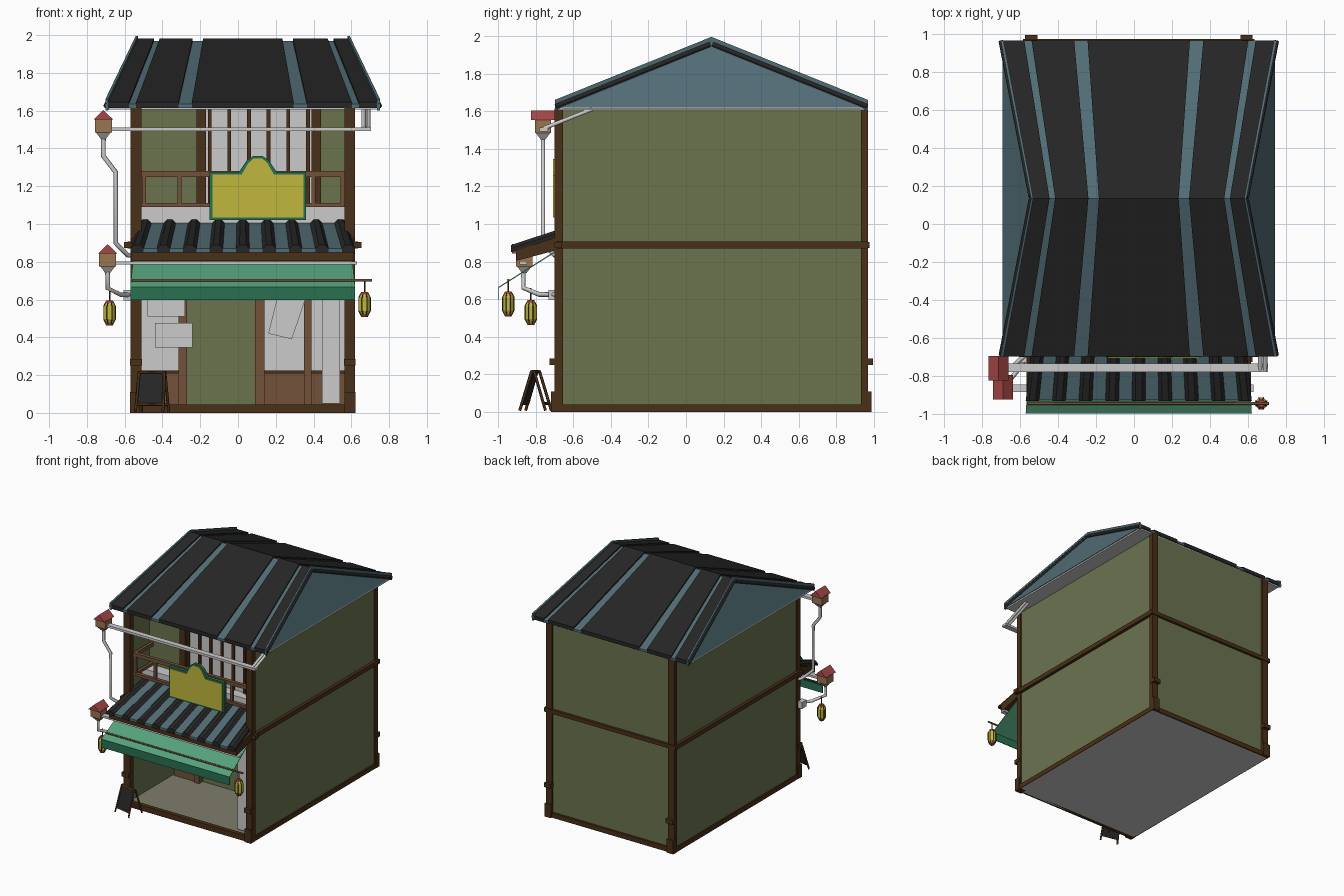
import bpy, bmesh, math
from mathutils import Matrix, Vector

if "Cube" in bpy.data.objects:
    bpy.data.objects.remove(bpy.data.objects["Cube"])

PAL = dict(green=(106, 115, 80), wood=(74, 51, 29), brown=(112, 82, 60), black=(42, 42, 43),
           teal=(82, 108, 116), yellow=(190, 182, 62), mint=(86, 160, 124), pine=(45, 112, 82),
           red=(165, 72, 72), tan=(152, 117, 82), floor=(125, 124, 108))
CX = 0.025  # centre line of the house


def paint(ob, col):
    if col:
        m = bpy.data.materials.get(col)
        if not m:
            m = bpy.data.materials.new(col)
            m.diffuse_color = [(c / 255) ** 2.2 for c in PAL[col]] + [1]
            m.use_nodes = True
            m.node_tree.nodes["Principled BSDF"].inputs["Base Color"].default_value = m.diffuse_color
        ob.data.materials.append(m)
    return ob


def solid(name, a, b, col=None):
    """Closed solid joining two outlines with equal point counts."""
    bm = bmesh.new()
    va, vb = [bm.verts.new(p) for p in a], [bm.verts.new(p) for p in b]
    bm.faces.new(va)
    bm.faces.new(vb)
    n = len(a)
    for i in range(n):
        bm.faces.new((va[i], va[(i + 1) % n], vb[(i + 1) % n], vb[i]))
    bmesh.ops.recalc_face_normals(bm, faces=bm.faces)
    me = bpy.data.meshes.new(name)
    bm.to_mesh(me)
    bm.free()
    ob = bpy.data.objects.new(name, me)
    bpy.context.collection.objects.link(ob)
    return paint(ob, col)


def box(name, x0, x1, y0, y1, z0, z1, col=None):
    r = [(x0, y0), (x1, y0), (x1, y1), (x0, y1)]
    return solid(name, [(*p, z0) for p in r], [(*p, z1) for p in r], col)


def along_y(name, prof, y0, y1, col=None):
    return solid(name, [(x, y0, z) for x, z in prof], [(x, y1, z) for x, z in prof], col)


def along_x(name, prof, x0, x1, col=None):
    return solid(name, [(x0, y, z) for y, z in prof], [(x1, y, z) for y, z in prof], col)


def pipe(name, pts, r, col=None, res=1):
    cu = bpy.data.curves.new(name, 'CURVE')
    cu.dimensions = '3D'
    cu.bevel_depth, cu.bevel_resolution, cu.use_fill_caps = r, res, True
    sp = cu.splines.new('POLY')
    sp.points.add(len(pts) - 1)
    for q, p in zip(sp.points, pts):
        q.co = (*p, 1)
    ob = bpy.data.objects.new(name, cu)
    bpy.context.collection.objects.link(ob)
    bpy.ops.object.select_all(action='DESELECT')
    ob.select_set(True)
    bpy.context.view_layer.objects.active = ob
    bpy.ops.object.convert(target='MESH')
    return paint(bpy.context.object, col)


def cone(name, x, y, z0, z1, r0, r1, col=None, n=8):
    bpy.ops.mesh.primitive_cone_add(vertices=n, radius1=r0, radius2=r1, depth=z1 - z0,
                                    location=(x, y, (z0 + z1) / 2), rotation=(0, 0, math.pi / n))
    ob = bpy.context.object
    ob.name = name
    return paint(ob, col)


# Walls: recessed shop below, recessed balcony above
box("base_plate", -.565, .615, -.69, .96, 0, .012)
box("lower_core", -.56, .61, -.08, .955, .012, .88, 'green')
box("upper_core", -.56, .61, -.42, .955, .86, 1.615, 'green')
for s, x0, x1 in (("left", -.56, -.525), ("right", .575, .61)):
    box(s + "_wall_wing", x0, x1, -.69, -.08, .012, 1.615, 'green')
box("shop_floor", -.525, .575, -.69, -.08, .012, .04, 'floor')
box("shop_ceiling", -.525, .575, -.68, -.08, .82, .86, 'green')
box("balcony_deck", -.525, .575, -.52, -.42, 1.0, 1.09)
box("front_sill", -.57, .62, -.705, -.67, 0, .045, 'wood')
box("front_lintel", -.57, .62, -.70, -.66, .80, .88, 'wood')

# Timber posts, straps and beams
for s, x0, x1 in (("left", -.57, -.51), ("right", .565, .62)):
    for e, y0, y1, d in (("front", -.70, -.655, -1), ("back", .93, .968, 1)):
        n = s + "_" + e
        box(n + "_post", x0, x1, y0, y1, 0, 1.615, 'wood')
        yo = y0 if d < 0 else y1
        box(n + "_foot", x0 - .002, x1 + .002, *sorted((yo - d * .03, yo + d * .018)), 0, .11, 'wood')
        box(n + "_strap", x0 - .003, x1 + .003, *sorted((yo - d * .03, yo + d * .026)), .25, .285, 'wood')
    xo, d = (x0, -1) if s == "left" else (x1, 1)
    box(s + "_skirt", *sorted((xo, xo - d * .02)), -.70, .965, 0, .04, 'wood')
    box(s + "_mid_beam", *sorted((xo - d * .02, xo + d * .015)), -.69, .962, .87, .907, 'wood')
    box(s + "_beam_end", *sorted((xo - d * .02, xo + d * .033)), -.70, -.66, .872, .905, 'wood')
box("back_skirt", -.57, .62, .945, .972, 0, .04, 'wood')
box("back_mid_beam", -.585, .635, .945, .975, .872, .905, 'wood')

# Shop front: glazed panels, frames and notices
for i, (x0, x1) in enumerate(((-.515, -.31), (.14, .35), (.39, .565))):
    box(f"shop_window_{i}", x0, x1, -.10, -.07, .22, .80)
    box(f"shop_panel_{i}", x0, x1, -.115, -.07, .04, .22, 'brown')
    box(f"shop_rail_{i}", x0, x1, -.12, -.07, .205, .225, 'wood')
for i, (x0, x1) in enumerate(((-.315, -.27), (.09, .14), (.35, .39))):
    box(f"shop_frame_{i}", x0, x1, -.13, -.07, .04, .80, 'brown')
box("notice_low", -.44, -.24, -.145, -.14, .345, .475)
box("notice_high", -.48, -.28, -.152, -.147, .51, .60)
along_y("notice_tilted", [(.16, .42), (.285, .39), (.37, .64), (.22, .66)], -.145, -.14)
box("hanging_banner", .445, .54, -.645, -.635, .05, .78)

# Upper window and balcony railing
box("upper_window", -.17, .39, -.435, -.40, 1.09, 1.612)
for i, x in enumerate((-.195, .415)):
    box(f"window_post_{i}", x - .025, x + .025, -.46, -.40, 1.09, 1.612, 'wood')
for i in range(6):
    x = -.15 + i * .104
    box(f"mullion_{i}", x - .01, x + .01, -.45, -.42, 1.09, 1.612, 'wood')
for z0, z1, n in ((1.25, 1.28, "top"), (1.09, 1.112, "bottom")):
    box(n + "_rail", -.51, .565, -.665, -.635, z0, z1, 'brown')
    for s, x in (("left", -.50), ("right", .555)):
        box(f"{s}_{n}_return", x - .012, x + .012, -.64, -.42, z0, z1, 'brown')
for i, x in enumerate((-.497, -.31, -.12, .33, .40, .553)):
    box(f"baluster_{i}", x - .011, x + .011, -.66, -.64, 1.10, 1.26, 'brown')

# Signboard: green border with yellow face
def sign(g):
    half = [(.255 - g, 1.02 + g), (.255 - g, 1.275 - g), (.10 - g, 1.275 - g),
            (.06 - g * .6, 1.335 - g), (.025, 1.36 - g)]
    return [(.105 + x, z) for x, z in half] + [(.105 - x, z) for x, z in reversed(half)]

along_y("sign_border", sign(0), -.70, -.675, 'pine')
along_y("sign_face", sign(.014), -.706, -.69, 'yellow')

# Main roof: solid core, soffit, raised strips fanning towards the eaves
def rp(u, s, d, lift):
    return (CX + (u - CX) * (1 + .283 * s), .135 + d * .832 * s, 1.955 - .335 * s + lift)

box("soffit", -.69, .74, -.685, .955, 1.606, 1.618)
e0, e1 = -.535, .585
solid("roof_core", [rp(e0, 1, -1, 0), rp(e0, 0, 1, 0), rp(e0, 1, 1, 0)],
      [rp(e1, 1, -1, 0), rp(e1, 0, 1, 0), rp(e1, 1, 1, 0)], 'teal')
edges = [-.542, -.53, -.445, -.415, -.24, -.185, .235, .29, .475, .505, .58, .592]
for i, (u, v) in enumerate(zip(edges, edges[1:])):
    barge, dark = i in (0, 10), i % 2 == 1
    lift = .04 if barge else .026 if dark else .014
    low = -.018 if barge else -.006
    for d, n in ((-1, "front"), (1, "back")):
        solid(f"roof_{n}_{'tile' if dark else 'strip'}_{i}",
              [rp(u, 0, d, low), rp(v, 0, d, low), rp(v, 1, d, low), rp(u, 1, d, low)],
              [rp(u, 0, d, lift), rp(v, 0, d, lift), rp(v, 1, d, lift), rp(u, 1, d, lift)],
              'black' if dark else 'teal')
# Dark verges along the gable edges
for k, u in enumerate((-.54, .59)):
    for d in (-1, 1):
        pipe(f"verge_{k}_{d}", [rp(u, .01, d, .004), rp(u, .995, d, .004)], .014, 'black')

# Striped canopy on a sloping timber slab
along_x("canopy_slab", [(-.90, .805), (-.90, .86), (-.69, .93), (-.69, .86)], -.565, .615, 'wood')
N = 17
def cx(f, t):
    a, b = (-.57, .62) if t == 0 else (-.515, .567)
    return a + (b - a) * f

for i in range(N):
    dark = i % 2 == 0
    h, inset = (.026, .016) if dark else (.008, 0)
    ends = []
    for t, y, z in ((0, -.925, .862), (1, -.45, 1.02)):
        a, b = cx(i / N, t), cx((i + 1) / N, t)
        y -= .006 if dark and t == 0 else 0
        ends.append([(a, y, z - .012), (b, y, z - .012), (b, y, z + .008),
                     (b - inset - .002, y, z + h), (a + inset + .002, y, z + h), (a, y, z + .008)])
    solid(f"canopy_stripe_{i}", ends[0], ends[1], 'black' if dark else 'teal')

# Awning: sloping cloth, valance and rod
solid("awning_cloth", [(-.55, -.69, .86), (.60, -.69, .86), (.62, -.995, .667), (-.57, -.995, .667)],
      [(-.55, -.69, .852), (.60, -.69, .852), (.62, -.995, .66), (-.57, -.995, .66)], 'mint')
box("awning_valance", -.57, .62, -.998, -.993, .597, .667, 'pine')
pipe("awning_rod", [(-.56, -.945, .702), (.71, -.945, .702)], .007, 'brown')

# Gutters, brackets and downpipes
box("upper_gutter", -.67, .705, -.78, -.735, 1.493, 1.512)
box("lower_gutter", -.645, .63, -.885, -.845, .785, .802)
for x in (.665, .69):
    pipe(f"gutter_bracket_{x}", [(x, -.77, 1.503), (x, -.50, 1.61)], .012)
pipe("upper_downpipe", [(-.713, -.76, 1.46), (-.713, -.76, 1.36), (-.648, -.76, 1.275),
                        (-.648, -.76, .90), (-.585, -.70, .835), (-.55, -.67, .83)], .013)
pipe("lower_downpipe", [(-.69, -.865, .75), (-.69, -.865, .66), (-.62, -.78, .625), (-.55, -.68, .625)], .013)
box("pipe_collar", -.605, -.56, -.73, -.67, .595, .65)

# Rain boxes with small red gable roofs
for n, x, y, z in (("upper", -.713, -.76, 1.485), ("lower", -.69, -.86, .775)):
    box(n + "_rain_box", x - .045, x + .045, y - .043, y + .043, z, z + .075, 'tan')
    cone(n + "_funnel", x, y, z - .035, z, .018, .055, None, 4)
    along_y(n + "_rain_roof", [(x - .052, z + .068), (x, z + .118), (x + .052, z + .068)],
            y - .065, y + .065, 'red')

# Lanterns
for n, x, y, z, top in (("right", .67, -.945, .575, .702), ("left", -.68, -.825, .53, .66)):
    cone(n + "_lantern_low", x, y, z - .055, z - .035, .022, .033, 'yellow')
    cone(n + "_lantern_body", x, y, z - .035, z + .035, .033, .033, 'yellow')
    cone(n + "_lantern_high", x, y, z + .035, z + .055, .033, .022, 'yellow')
    cone(n + "_lantern_cap", x, y, z + .053, z + .066, .025, .019, 'red')
    cone(n + "_lantern_foot", x, y, z - .068, z - .053, .019, .025, 'red')
    pipe(n + "_lantern_cord", [(x, y, z + .06), (x, y, top)], .004, 'wood')
    for k in range(8):
        c, s = math.cos((k + .5) * math.pi / 4), math.sin((k + .5) * math.pi / 4)
        pipe(f"{n}_lantern_rib_{k}", [(x + r * c, y + r * s, z + h) for r, h in
             ((.022, -.055), (.033, -.035), (.033, .035), (.022, .055))], .003, 'wood', 0)

# Folding chalkboard on the pavement
M = Matrix.Translation((-.455, -.80, 0)) @ Matrix.Rotation(math.radians(-12), 4, 'Z')
def loc(*p):
    return M @ Vector(p)

for d, n in ((-1, "front"), (1, "back")):
    for x0, x1 in ((-.075, -.068), (.075, .068)):
        pipe(f"board_{n}_leg_{x0}", [loc(x0, d * .07, .008), loc(x1, d * .006, .22)], .008, 'wood', 0)
    for z in (.045, .215):
        y = d * (.07 - .3 * z)
        pipe(f"board_{n}_bar_{z}", [loc(-.072, y, z), loc(.072, y, z)], .008, 'wood', 0)
q = [(-.07, -.056, .045), (.07, -.056, .045), (.066, -.006, .215), (-.066, -.006, .215)]
solid("chalkboard", [loc(*p) for p in q], [loc(x, y + .008, z) for x, y, z in q], 'black')
